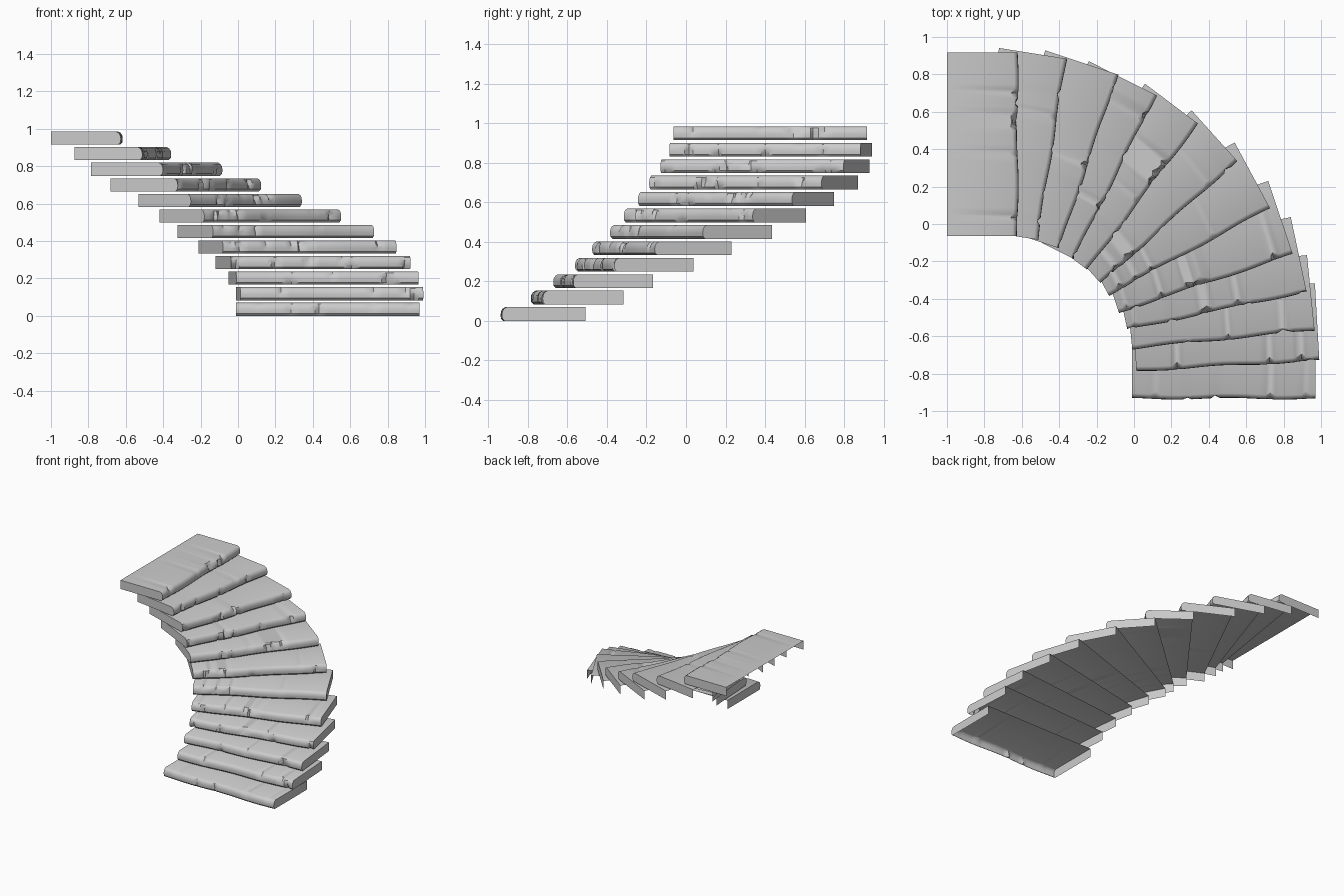
import bpy, bmesh, math, random
from mathutils import Matrix, Vector

if "Cube" in bpy.data.objects:
    bpy.data.objects.remove(bpy.data.objects["Cube"])

random.seed(7)
WIDTH, THICK, RISE = 0.98, 0.07, 0.0832

# per step: turn angle (degrees), tread depth, centre x, centre y
STEPS = [
    (0, .43, .48, -.725), (3.3, .42, .49, -.555), (5.8, .41, .458, -.42),
    (12, .415, .402, -.268), (18.5, .42, .32, -.125), (28.3, .405, .203, .025),
    (42, .37, .068, .142), (53, .36, -.092, .25), (63.3, .41, -.278, .34),
    (71.5, .415, -.433, .398), (81, .371, -.615, .428), (90, .385, -.808, .427)]

# worn nose profile from the lower front lip up to the tread: (inset, height)
NOSE = [(.014, 0), (.002, .012), (0, .03), (.002, .048), (.010, .062), (.024, THICK)]


def columns():
    """Irregular positions along the nose, each with its wear and any chip."""
    n = 40
    cols = []
    phase = random.uniform(0, 6.28)
    for i in range(n + 1):
        t = i / n
        if 0 < i < n:
            t += random.uniform(-.3, .3) / n
        wear = .006 + .005 * math.sin(t * 11 + phase)
        chip = random.uniform(.012, .026) if random.random() < .15 and 0 < i < n else 0
        cols.append(((t - .5) * WIDTH, wear, chip, random.randint(1, 5)))
    return cols


def make_step(index, angle, depth, cx, cy):
    bm = bmesh.new()
    grid = []
    for u, wear, chip, row in columns():
        col = []
        for j, (inset, z) in enumerate(NOSE):
            cut = chip * max(0, 1 - abs(j - row) * .4)
            col.append(bm.verts.new((u, -depth / 2 + inset + wear + cut, z)))
        col.append(bm.verts.new((u, depth / 2, THICK)))
        grid.append(col)
    # nose and tread surface, open at the back and underneath
    for a, b in zip(grid, grid[1:]):
        for j in range(len(a) - 1):
            bm.faces.new((a[j], b[j], b[j + 1], a[j + 1]))
    # side skirts
    for col, flip in ((grid[0], False), (grid[-1], True)):
        low = bm.verts.new((col[0].co.x, depth / 2, 0))
        loop = col + [low]
        bm.faces.new(loop[::-1] if flip else loop)
    place = Matrix.Translation(Vector((cx, cy, index * RISE)))
    bm.transform(place @ Matrix.Rotation(math.radians(angle), 4, 'Z'))
    mesh = bpy.data.meshes.new("stone_step")
    bm.to_mesh(mesh)
    bm.free()
    obj = bpy.data.objects.new(f"stone_step_{index + 1}", mesh)
    bpy.context.collection.objects.link(obj)
    return obj


# curved flight of stone steps
steps = [make_step(i, *s) for i, s in enumerate(STEPS)]
for s in steps:
    s.select_set(True)
bpy.context.view_layer.objects.active = steps[0]
bpy.ops.object.shade_smooth_by_angle(angle=math.radians(35))
